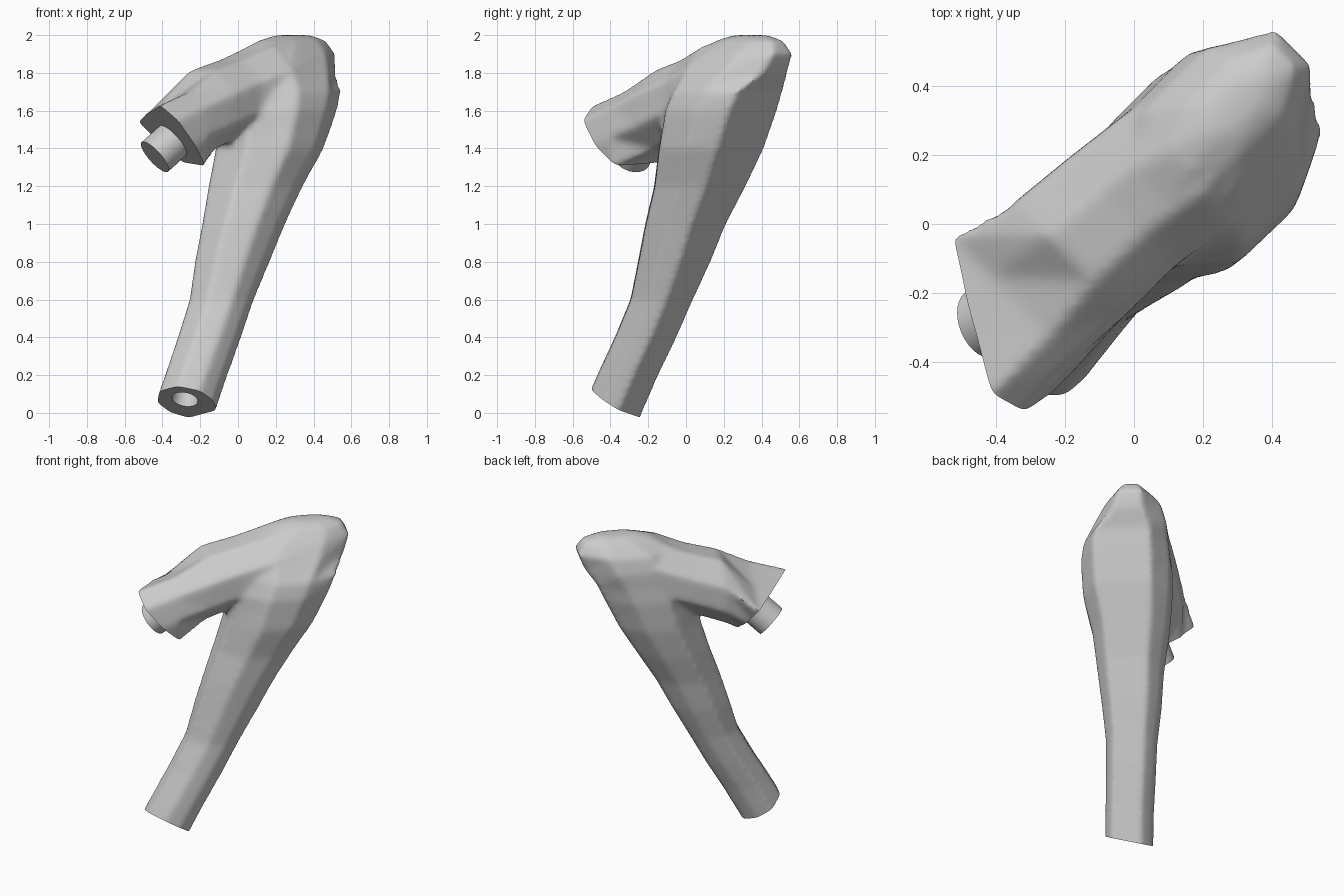
import bpy, bmesh, math
from mathutils import Vector

cube = bpy.data.objects.get("Cube")
if cube:
    bpy.data.objects.remove(cube)

grey = bpy.data.materials.new("plain_grey")
grey.use_nodes = True
grey.diffuse_color = (0.6, 0.6, 0.6, 1)
grey.node_tree.nodes["Principled BSDF"].inputs["Base Color"].default_value = (0.6, 0.6, 0.6, 1)

R = math.sqrt(0.5)


def world(u, w, z):
    """The limb bends in a diagonal plane: u along it, w across it."""
    return Vector(((u - w) * R, (u + w) * R, z))


def loft(bm, rings):
    loops = [[bm.verts.new(p) for p in ring] for ring in rings]
    n = len(loops[0])
    for a, b in zip(loops, loops[1:]):
        for i in range(n):
            j = (i + 1) % n
            bm.faces.new((a[i], a[j], b[j], b[i]))
    bm.faces.new(loops[0][::-1])
    bm.faces.new(loops[-1])


# Unit sections: an oval, a flat-backed one for the lower part, a wedge for the open upper end
OVAL = [(1.06 * math.cos(t), 1.06 * math.sin(t))
        for t in ((i + 0.5) * math.tau / 8 for i in range(8))]
FLAT_BACK = [(1, .62), (.4, 1), (-.35, 1), (-.97, .42),
             (-.97, -.42), (-.35, -1), (.4, -1.02), (1, -.7)]
WEDGE = [(1.12, .25), (.45, .64), (-.5, 1.04), (-.92, .65),
         (-1, -.1), (-.85, -.82), (0, -1), (.75, -.5)]


def make_object(name, bm):
    bmesh.ops.recalc_face_normals(bm, faces=bm.faces)
    mesh = bpy.data.meshes.new(name)
    bm.to_mesh(mesh)
    bm.free()
    mesh.materials.append(grey)
    obj = bpy.data.objects.new(name, mesh)
    bpy.context.collection.objects.link(obj)
    return obj


def rod(name, start, end, radius):
    bpy.ops.mesh.primitive_cylinder_add(vertices=32, radius=radius, depth=(end - start).length,
                                        location=(start + end) / 2)
    obj = bpy.context.object
    obj.name = name
    obj.rotation_euler = (end - start).to_track_quat("Z", "Y").to_euler()
    obj.data.materials.append(grey)
    return obj


def apply_modifiers(obj):
    bpy.context.view_layer.update()
    graph = bpy.context.evaluated_depsgraph_get()
    mesh = bpy.data.meshes.new_from_object(obj.evaluated_get(graph))
    obj.modifiers.clear()
    obj.data = mesh


def cut_end(bm, point, normal, belongs):
    """Slice off and cap the part of the skin chosen by the rule."""
    faces = [f for f in bm.faces if all(belongs(v.co) for v in f.verts)]
    edges = {e for f in faces for e in f.edges}
    verts = {v for f in faces for v in f.verts}
    cut = bmesh.ops.bisect_plane(bm, geom=[*verts, *edges, *faces],
                                 plane_co=point, plane_no=normal, clear_outer=True)
    rim = [e for e in cut["geom_cut"] if isinstance(e, bmesh.types.BMEdge)]
    bmesh.ops.contextual_create(bm, geom=rim)


def smooth(obj, angle):
    bpy.ops.object.select_all(action="DESELECT")
    obj.select_set(True)
    bpy.context.view_layer.objects.active = obj
    bpy.ops.object.shade_smooth_by_angle(angle=math.radians(angle))


# Lower section and bend: height, centre u, centre w, half length, half width
lower = [(-0.2, -0.61, -0.085, .16, .145), (0.2, -.392, -.06, .16, .145),
         (0.4, -.276, -.042, .16, .15), (0.6, -.17, -.028, .16, .155),
         (0.8, -.087, -.02, .185, .18), (1.0, -.005, -.02, .205, .20),
         (1.2, .09, -.01, .23, .23), (1.4, .18, -.02, .26, .268),
         (1.6, .245, -.02, .29, .275), (1.7, .285, -.015, .295, .26),
         (1.8, .335, .015, .325, .23), (1.9, .39, .035, .31, .18),
         (1.97, .44, .035, .22, .11), (2.0, .45, .035, .12, .05)]
# Upper section: position u, centre w, centre height, half width, half height
upper = [(-.85, .07, 1.30, .25, .24), (-.64, .07, 1.385, .25, .235),
         (-.4, .07, 1.48, .25, .22), (-.2, .06, 1.605, .235, .215),
         (0, .05, 1.67, .225, .205), (.2, .02, 1.73, .23, .22),
         (.4, .02, 1.79, .19, .20), (.55, .02, 1.84, .12, .14)]

bm = bmesh.new()
loft(bm, [[world(u + a * p, w + b * q, z) for p, q in (FLAT_BACK if z < 1.75 else OVAL)]
          for z, u, w, a, b in lower])
loft(bm, [[world(u, w + b * p, z + c * q) for p, q in (WEDGE if u < -.3 else OVAL)]
          for u, w, z, b, c in upper])
limb = make_object("bent_limb", bm)

# Fuse both sections into one soft skin
fuse = limb.modifiers.new("fuse", "REMESH")
fuse.mode = "VOXEL"
fuse.voxel_size = 0.016
soften = limb.modifiers.new("soften", "SMOOTH")
soften.factor = 0.5
soften.iterations = 12
apply_modifiers(limb)

# Cut the two flat ends
upper_normal = Vector((-.71, -.30, -.64)).normalized()
lower_normal = Vector((-.1, -.3, -.5)).normalized()
bm = bmesh.new()
bm.from_mesh(limb.data)
cut_end(bm, Vector((-.52, -.07, 1.55)), upper_normal,
        lambda p: p.z > 1.0 and (p.x + p.y) * R < -.25)
cut_end(bm, Vector((-.24, -.29, 0)), lower_normal, lambda p: p.z < 0.5)
bmesh.ops.recalc_face_normals(bm, faces=bm.faces)
bm.to_mesh(limb.data)
bm.free()

# Round socket in the lower end
mouth = Vector((-.28, -.39, .08))
cutter = rod("socket_cutter", mouth + lower_normal * 0.1, mouth - lower_normal * 0.22, 0.07)
cutter.hide_render = True
hole = limb.modifiers.new("socket", "BOOLEAN")
hole.operation = "DIFFERENCE"
hole.solver = "EXACT"
hole.object = cutter
apply_modifiers(limb)
bpy.data.objects.remove(cutter)
smooth(limb, 35)

# Round peg on the upper end
tip = Vector((-.44, -.29, 1.355))
peg = rod("joint_peg", tip - upper_normal * 0.25, tip, 0.105)
smooth(peg, 35)
